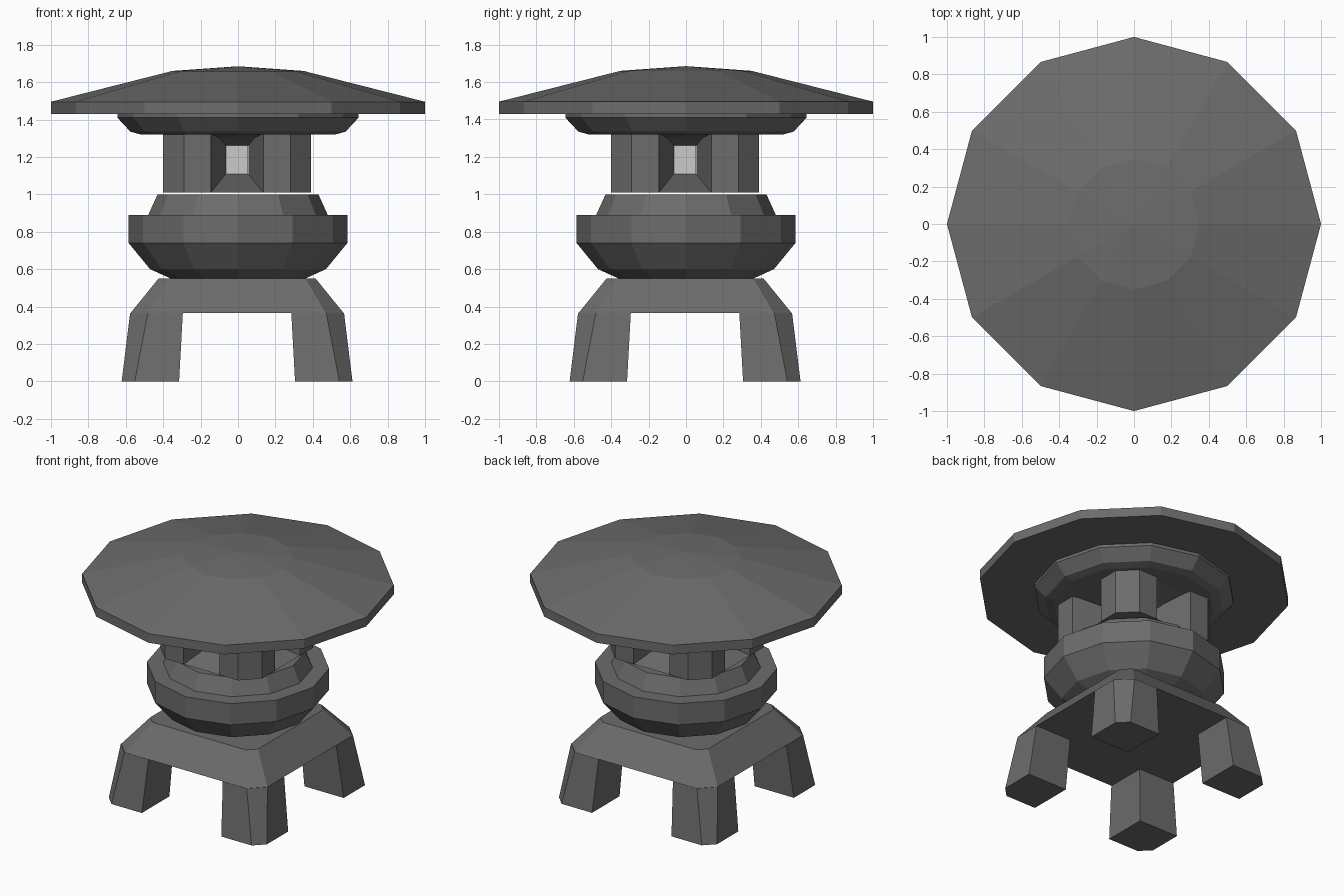
import bpy, bmesh
from math import sin, cos, pi

if "Cube" in bpy.data.objects:
    bpy.data.objects.remove(bpy.data.objects["Cube"])

stone = bpy.data.materials.new("dark_stone")
stone.diffuse_color = (0.15, 0.15, 0.15, 1)
stone.use_nodes = True
stone.node_tree.nodes["Principled BSDF"].inputs["Base Color"].default_value = stone.diffuse_color


def loft(name, rings, loc=(0, 0, 0), mat=stone):
    """Skin equal-length rings of points and cap both ends."""
    bm = bmesh.new()
    vs = [[bm.verts.new(p) for p in r] for r in rings]
    n = len(vs[0])
    for a, b in zip(vs, vs[1:]):
        for i in range(n):
            j = (i + 1) % n
            bm.faces.new((a[i], a[j], b[j], b[i]))
    bm.faces.new(vs[0][::-1])
    bm.faces.new(vs[-1])
    bmesh.ops.recalc_face_normals(bm, faces=bm.faces)
    me = bpy.data.meshes.new(name)
    bm.to_mesh(me)
    bm.free()
    if mat:
        me.materials.append(mat)
    ob = bpy.data.objects.new(name, me)
    ob.location = loc
    bpy.context.collection.objects.link(ob)
    return ob


def lathe(name, profile, sides=12):
    return loft(name, [[(r * cos(2 * pi * i / sides), r * sin(2 * pi * i / sides), z)
                        for i in range(sides)] for r, z in profile])


def chamfered_square(h, c, z):
    k = h - c
    return [(h, -k, z), (h, k, z), (k, h, z), (-k, h, z),
            (-h, k, z), (-h, -k, z), (-k, -h, z), (k, -h, z)]


def four_copies(name, rings, loc):
    for i in range(4):
        ob = loft(f"{name}_{i + 1}", rings, loc)
        ob.rotation_euler.z = i * pi / 2


OFF = (-0.005, -0.005, 0)

# Sloped base slab
loft("base_slab", [chamfered_square(0.57, 0.095, 0.365),
                   chamfered_square(0.42, 0.055, 0.55)], OFF)


# Splayed legs with a chamfered outer corner
def leg_section(h, c, inner, z):
    return [(inner, inner, z), (h, inner, z), (h, h - c, z), (h - c, h, z), (inner, h, z)]


four_copies("leg", [leg_section(0.617, 0.07, 0.31, 0),
                    leg_section(0.572, 0.095, 0.29, 0.365)], OFF)

# Bowl-shaped platform with a stepped top
lathe("platform", [(0.36, 0.55), (0.47, 0.60), (0.585, 0.74), (0.585, 0.89),
                   (0.48, 0.89), (0.43, 1.0)])


# Light chamber: four posts tapering inward to the crossing windows
def post_section(z):
    return [(0.06, 0.06, z), (0.395, 0.14, z), (0.395, 0.285, z),
            (0.285, 0.395, z), (0.14, 0.395, z)]


four_copies("chamber_post", [post_section(1.01), post_section(1.325)], OFF)

# Sloping sill below and arched hood above the windows
loft("chamber_sill", [chamfered_square(0.394, 0.12, 1.01),
                      chamfered_square(0.06, 0.01, 1.11)], OFF)
loft("chamber_hood", [chamfered_square(0.06, 0.01, 1.26),
                      chamfered_square(0.19, 0.05, 1.30),
                      chamfered_square(0.394, 0.12, 1.325)], OFF)

# Pale lamp core filling the windows
loft("lamp_core", [chamfered_square(0.0595, 0.001, 1.10),
                   chamfered_square(0.0595, 0.001, 1.27)], OFF, None)

# Collar under the roof
lathe("roof_collar", [(0.52, 1.32), (0.575, 1.335),
                      (0.645, 1.41), (0.645, 1.435)])

# Wide shallow roof
lathe("roof", [(1.0, 1.43), (1.0, 1.495), (0.35, 1.66), (0.0001, 1.685)])
